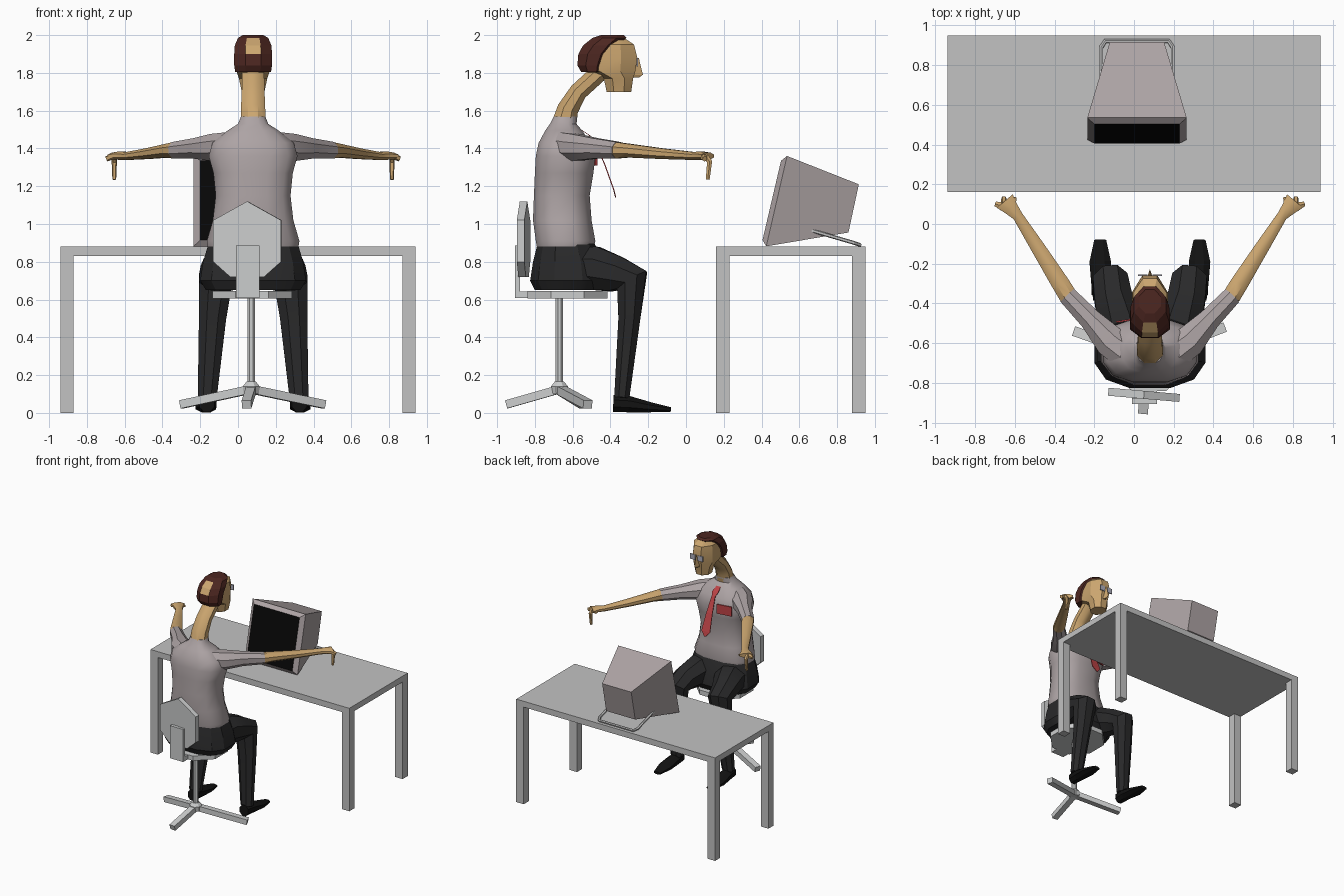
import bpy, bmesh, math
from mathutils import Vector as V

if "Cube" in bpy.data.objects:
    bpy.data.objects.remove(bpy.data.objects["Cube"])

CX = 0.08  # the seated figure's centre line


def mat(name, r, g, b):
    m = bpy.data.materials.new(name)
    m.diffuse_color = (r, g, b, 1)
    m.use_nodes = True
    m.node_tree.nodes["Principled BSDF"].inputs["Base Color"].default_value = m.diffuse_color
    return m


DESK = mat("desk_grey", .54, .54, .54)
CHAIR = mat("chair_grey", .60, .61, .61)
SHIRT = mat("warm_grey", .42, .37, .375)
SKIN = mat("skin", .60, .38, .16)
HAIR = mat("brown_hair", .075, .02, .015)
PANTS = mat("charcoal", .022, .022, .023)
SHOE = mat("shoe_black", .006, .006, .006)
RED = mat("red", .50, .055, .06)
SCREEN = mat("screen_black", .002, .002, .002)
LENS = mat("lens_grey", .42, .42, .50)


def loft(name, rings, m, smooth=0, m2=None, rule=None):
    """Skin a list of equal rings, cap both ends; rule picks faces for m2."""
    bm = bmesh.new()
    vs = [[bm.verts.new(p) for p in r] for r in rings]
    n = len(rings[0])
    for a, b in zip(vs, vs[1:]):
        for i in range(n):
            bm.faces.new((a[i], a[(i + 1) % n], b[(i + 1) % n], b[i]))
    bm.faces.new(vs[0][::-1])
    bm.faces.new(vs[-1])
    bmesh.ops.recalc_face_normals(bm, faces=bm.faces)
    if rule:
        for f in bm.faces:
            f.material_index = int(rule(f.calc_center_median(), f.normal))
    me = bpy.data.meshes.new(name)
    bm.to_mesh(me)
    bm.free()
    me.materials.append(m)
    if m2:
        me.materials.append(m2)
    ob = bpy.data.objects.new(name, me)
    bpy.context.collection.objects.link(ob)
    if smooth:
        bpy.ops.object.select_all(action='DESELECT')
        ob.select_set(True)
        bpy.context.view_layer.objects.active = ob
        bpy.ops.object.shade_smooth_by_angle(angle=math.radians(smooth))
    return ob


def box(name, x0, x1, y0, y1, z0, z1, m):
    return loft(name, [[(x0, y0, z), (x1, y0, z), (x1, y1, z), (x0, y1, z)] for z in (z0, z1)], m)


def unit_ring(n, p=1.0):
    """Flat-sided ring whose extents reach 1; p below 1 makes it squarer."""
    out = []
    for i in range(n):
        a = (i + .5) * 2 * math.pi / n
        c, s = math.cos(a), math.sin(a)
        k = 1 / math.cos(math.pi / n)
        out.append((min(1, abs(c * k) ** p) * (1 if c > 0 else -1),
                    min(1, abs(s * k) ** p) * (1 if s > 0 else -1)))
    return out


def stack(name, levels, m, n=8, p=1.0, cx=CX, **kw):
    """Horizontal rings given as (z, y back, y front, half width)."""
    rings = [[(cx + c * hw, (a + b) / 2 + s * (b - a) / 2, z) for c, s in unit_ring(n, p)]
             for z, a, b, hw in levels]
    return loft(name, rings, m, **kw)


def tube(name, pts, m, ref, n=8, **kw):
    """Rings (x, y, z, ru, rv) across a path; rv lies along the ref axis."""
    ps = [V(q[:3]) for q in pts]
    rings = []
    for i, q in enumerate(pts):
        t = V()
        if i:
            t += (ps[i] - ps[i - 1]).normalized()
        if i < len(ps) - 1:
            t += (ps[i + 1] - ps[i]).normalized()
        u = t.cross(V(ref)).normalized()
        v = u.cross(t).normalized()
        rings.append([ps[i] + u * c * q[3] + v * s * q[4] for c, s in unit_ring(n)])
    return loft(name, rings, m, **kw)


X, Y, Z = (1, 0, 0), (0, 1, 0), (0, 0, 1)

# Desk
box("desk_top", -.94, .94, .16, .95, .83, .88, DESK)
for x in (-.94, .87):
    for y in (.16, .88):
        box("desk_leg", x, x + .07, y, y + .07, 0, .83, DESK)

# Monitor: screen face, chamfered bezel, tapered casing
def panel(yb, zb, yt, zt, w):
    return [(.015 - w, yb, zb), (.015 + w, yb, zb), (.015 + w, yt, zt), (.015 - w, yt, zt)]


loft("monitor", [panel(.405, .915, .503, 1.335, .215), panel(.425, .882, .535, 1.36, .25),
                 panel(.86, .955, .915, 1.21, .137)], SHIRT, m2=SCREEN,
     rule=lambda c, n: n.y < -.9 and c.y < .5 and abs(c.x - .015) < .01 and 1.1 < c.z < 1.15)
tube("monitor_stand", [(.015 + x, y, z, .01, .01) for x, y, z in
     ((-.18, .65, .97), (-.18, .89, .90), (-.16, .92, .89),
      (.16, .92, .89), (.18, .89, .90), (.18, .65, .97))], DESK, (0, .3, 1), n=6)

# Chair
stack("chair_seat", [(.605, -.84, -.415, .21), (.645, -.84, -.415, .21)], CHAIR, cx=.075)
box("chair_bracket", -.01, .115, -.90, -.78, .607, .643, CHAIR)
box("chair_strap", -.01, .115, -.905, -.878, .607, .885, CHAIR)
outline = [(-.18, .80), (-.09, .72), (.09, .72), (.18, .80), (.18, 1.02), (0, 1.12), (-.18, 1.02)]
rest = loft("chair_back", [[(x, y, z) for x, z in outline] for y in (-.02, .02)], CHAIR)
rest.location = (.05, -.86, 0)
rest.rotation_euler.z = math.radians(-5)
tube("chair_post", [(.07, -.67, .13, .02, .02), (.07, -.67, .61, .02, .02)], CHAIR, Y)
stack("chair_hub", [(.10, -.71, -.63, .04), (.14, -.715, -.625, .045), (.165, -.695, -.645, .025)],
      CHAIR, cx=.07)
for x, y in ((.045, -.95), (.455, -.52), (-.30, -.54)):
    tube("chair_foot", [(.07, -.67, .125, .025, .022), (x, y, .045, .025, .022)], CHAIR, Z, n=4)

# Shirt and trouser seat
stack("shirt", [(.88, -.79, -.49, .24), (.91, -.795, -.48, .245), (1.02, -.81, -.50, .213),
                (1.15, -.805, -.51, .198), (1.27, -.80, -.49, .21), (1.36, -.795, -.48, .235),
                (1.43, -.78, -.505, .215), (1.495, -.745, -.55, .135), (1.53, -.72, -.58, .08),
                (1.57, -.70, -.575, .064)], SHIRT, n=12, p=.75, smooth=40)
stack("trouser_seat", [(.65, -.80, -.45, .25), (.70, -.825, -.42, .28), (.80, -.81, -.44, .265),
                       (.90, -.785, -.485, .235)], PANTS, n=12, p=.75, smooth=30)

# Limbs, mirrored about the figure's centre line
for s in (-1, 1):
    def side(pts):
        return [(CX + s * q[0],) + q[1:] for q in pts]
    tube("trouser_leg", side([(.12, -.68, .765, .105, .11), (.15, -.48, .765, .115, .115),
                              (.185, -.37, .735, .095, .095), (.20, -.285, .70, .09, .088),
                              (.215, -.30, .50, .058, .072), (.243, -.34, .08, .04, .05)]),
         PANTS, X, smooth=30)
    tube("shoe", side([(.245, -.385, .05, .045, .04), (.245, -.30, .046, .043, .05),
                       (.25, -.19, .03, .027, .054), (.25, -.08, .018, .012, .03)]), SHOE, X)
    tube("sleeve", side([(.08, -.68, 1.42, .085, .07), (.20, -.59, 1.405, .08, .072),
                         (.30, -.48, 1.40, .055, .054), (.415, -.36, 1.39, .047, .044)]),
         SHIRT, Z, smooth=40)
    tube("forearm", side([(.41, -.365, 1.39, .046, .043), (.45, -.30, 1.388, .045, .036),
                          (.56, -.125, 1.372, .036, .028), (.665, .04, 1.36, .026, .021),
                          (.70, .08, 1.362, .038, .022), (.73, .115, 1.36, .052, .018)]),
         SKIN, Z, smooth=40)
    tube("finger", side([(.735, .10, 1.365, .014, .014), (.735, .125, 1.33, .014, .014),
                         (.735, .115, 1.235, .010, .010)]), SKIN, X, n=6)
    tube("thumb", side([(.69, .085, 1.36, .013, .013), (.68, .135, 1.355, .010, .010)]),
         SKIN, Z, n=6)
    tube("knuckle", side([(.74, .09, 1.36, .02, .015), (.775, .10, 1.345, .012, .015)]),
         SKIN, Z, n=6)

# Neck and head
tube("neck", [(CX, -.645, 1.53, .066, .066), (CX, -.625, 1.61, .064, .056),
              (CX, -.57, 1.70, .060, .048), (CX, -.45, 1.81, .058, .048)], SKIN, Y, smooth=40)
stack("face", [(1.70, -.42, -.29, .06), (1.77, -.435, -.28, .075), (1.81, -.54, -.268, .088),
               (1.88, -.55, -.258, .09), (1.95, -.52, -.275, .085), (1.98, -.46, -.32, .06)],
      SKIN, smooth=30)
loft("nose", [[(CX - w, y, z), (CX + w, y, z), (CX, t, z)] for z, y, t, w in
              ((1.775, -.29, -.25, .02), (1.79, -.29, -.228, .022), (1.88, -.28, -.25, .009))], SKIN)
for x in (-.036, .036):
    box("lens", CX + x - .024, CX + x + .024, -.262, -.254, 1.835, 1.88, LENS)

# Hair cap with a bare patch at the crown
stack("hair", [(1.805, -.555, -.44, .095), (1.84, -.575, -.425, .10), (1.90, -.57, -.40, .10),
               (1.945, -.545, -.36, .097), (1.985, -.495, -.315, .08), (2.0, -.45, -.33, .055)],
      HAIR, m2=SKIN, rule=lambda c, n: abs(c.x - CX) < .02 and 1.9 < c.z < 1.99 and n.y < -.3)

# Tie and breast pocket
tie = [(1.50, -.56, .018), (1.47, -.515, .028), (1.44, -.49, .016),
       (1.32, -.435, .028), (1.18, -.385, .04), (1.14, -.375, .006)]
loft("tie", [[(CX - w, y, z), (CX + w, y, z), (CX + w, y + .006, z), (CX - w, y + .006, z)]
             for z, y, w in tie], RED)
pocket = box("pocket", -.065, .065, -.004, .004, 1.31, 1.39, RED)
pocket.location = (CX - .105, -.483, 0)
pocket.rotation_euler.z = math.radians(9)
